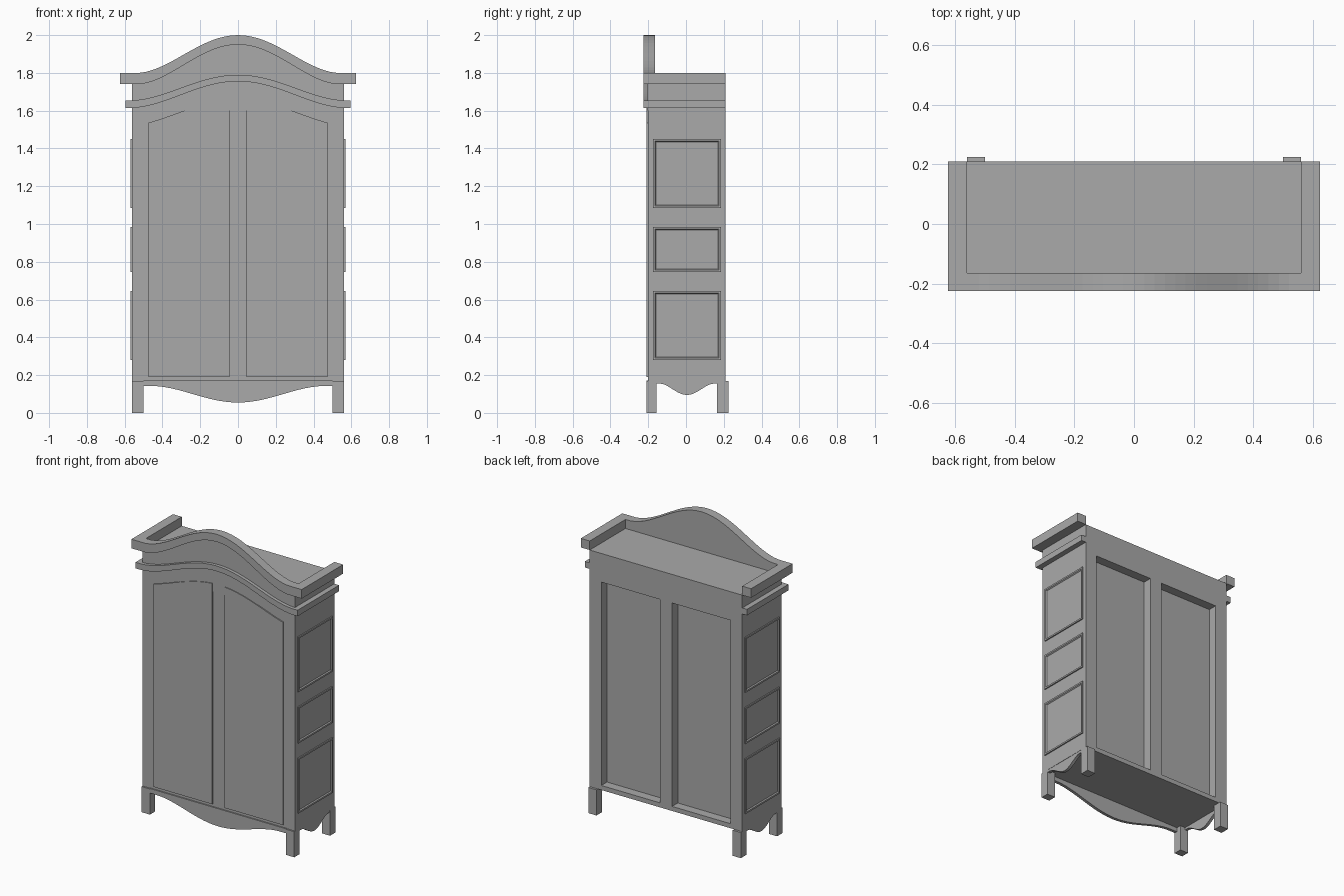
import bpy, bmesh, math

if "Cube" in bpy.data.objects:
    bpy.data.objects.remove(bpy.data.objects["Cube"])

wood = bpy.data.materials.new("grey_wood")
wood.diffuse_color = (0.4, 0.4, 0.4, 1)
wood.use_nodes = True
wood.node_tree.nodes["Principled BSDF"].inputs["Base Color"].default_value = wood.diffuse_color


def finish(name, bm):
    bmesh.ops.recalc_face_normals(bm, faces=bm.faces)
    me = bpy.data.meshes.new(name)
    bm.to_mesh(me)
    bm.free()
    me.materials.append(wood)
    ob = bpy.data.objects.new(name, me)
    bpy.context.collection.objects.link(ob)
    return ob


def box_bm(x0, x1, y0, y1, z0, z1):
    bm = bmesh.new()
    bmesh.ops.create_cube(bm, size=1)
    for v in bm.verts:
        v.co = ((x0 + x1) / 2 + v.co.x * (x1 - x0),
                (y0 + y1) / 2 + v.co.y * (y1 - y0),
                (z0 + z1) / 2 + v.co.z * (z1 - z0))
    return bm


def box(name, *dims):
    return finish(name, box_bm(*dims))


def mirror(ob):
    m = ob.modifiers.new("mirror", 'MIRROR')
    m.use_axis = (True, False, False)
    return ob


def strip(name, low, top, a0, a1, d0, d1, n=28, along_y=False):
    """Board between two height curves, running along x (or y), thick from d0 to d1."""
    bm = bmesh.new()
    rings = []
    for i in range(n + 1):
        a = a0 + (a1 - a0) * i / n
        pts = [(d0, low(a)), (d1, low(a)), (d1, top(a)), (d0, top(a))]
        rings.append([bm.verts.new((d, a, z) if along_y else (a, d, z)) for d, z in pts])
    for r, s in zip(rings, rings[1:]):
        for k in range(4):
            bm.faces.new((r[k], r[(k + 1) % 4], s[(k + 1) % 4], s[k]))
    bm.faces.new(rings[0])
    bm.faces.new(rings[-1])
    return finish(name, bm)


def bell(x, width=0.53, power=0.87):
    """Bell curve: 1 in the middle, 0 from width outwards."""
    t = min(abs(x) / width, 1)
    return max(0.0, 0.5 + 0.5 * math.cos(math.pi * t)) ** power


# Carcass and back frame with two recessed panels
box("carcass", -0.56, 0.56, -0.20, 0.15, 0.17, 1.74)
mirror(box("back_post", 0.475, 0.56, 0.15, 0.21, 0.17, 1.74))
box("back_top_rail", -0.475, 0.475, 0.15, 0.21, 1.55, 1.74)
box("back_bottom_rail", -0.475, 0.475, 0.15, 0.21, 0.17, 0.20)
box("back_stile", -0.045, 0.045, 0.15, 0.21, 0.20, 1.55)

# Doors with arched tops
mirror(strip("door", lambda x: 0.19, lambda x: 1.52 + 0.137 * bell(x, 0.56, 0.75),
             0.045, 0.475, -0.208, -0.19, 16))

# Arched pediment: frieze, crown moulding and lower moulding
strip("frieze", lambda x: 1.60, lambda x: 1.77 + 0.205 * bell(x),
      -0.56, 0.56, -0.203, -0.165)
strip("crown_moulding", lambda x: 1.74 + 0.21 * bell(x), lambda x: 1.80 + 0.20 * bell(x),
      -0.625, 0.625, -0.225, -0.165, 36)
mirror(box("crown_side", 0.56, 0.625, -0.165, 0.21, 1.74, 1.80))
strip("lower_moulding", lambda x: 1.615 + 0.14 * bell(x, 0.56),
      lambda x: 1.655 + 0.135 * bell(x, 0.56), -0.595, 0.595, -0.225, -0.19, 36)
mirror(box("lower_moulding_side", 0.55, 0.595, -0.19, 0.21, 1.615, 1.655))

# Framed panels on the sides
for z0, z1 in ((0.28, 0.645), (0.745, 0.985), (1.085, 1.45)):
    bm = box_bm(0.55, 0.568, -0.175, 0.185, z0, z1)
    bm.normal_update()
    face = max(bm.faces, key=lambda f: f.calc_center_median().x)
    bmesh.ops.inset_region(bm, faces=[face], thickness=0.015)
    bmesh.ops.inset_region(bm, faces=[face], thickness=0.008, depth=0)
    for v in face.verts:
        v.co.x = 0.561
    mirror(finish("side_panel", bm))

# Legs
mirror(box("front_leg", 0.50, 0.56, -0.21, -0.155, 0, 0.17))
mirror(box("back_leg", 0.50, 0.56, 0.165, 0.225, 0, 0.17))

# Scalloped aprons
strip("front_apron", lambda x: 0.142 - 0.087 * bell(x, 0.45, 0.9), lambda x: 0.172,
      -0.50, 0.50, -0.208, -0.188)
mirror(strip("side_apron", lambda y: 0.155 - 0.06 * bell(y - 0.005, 0.14, 0.85),
             lambda y: 0.172, -0.155, 0.165, 0.538, 0.558, 20, True))
